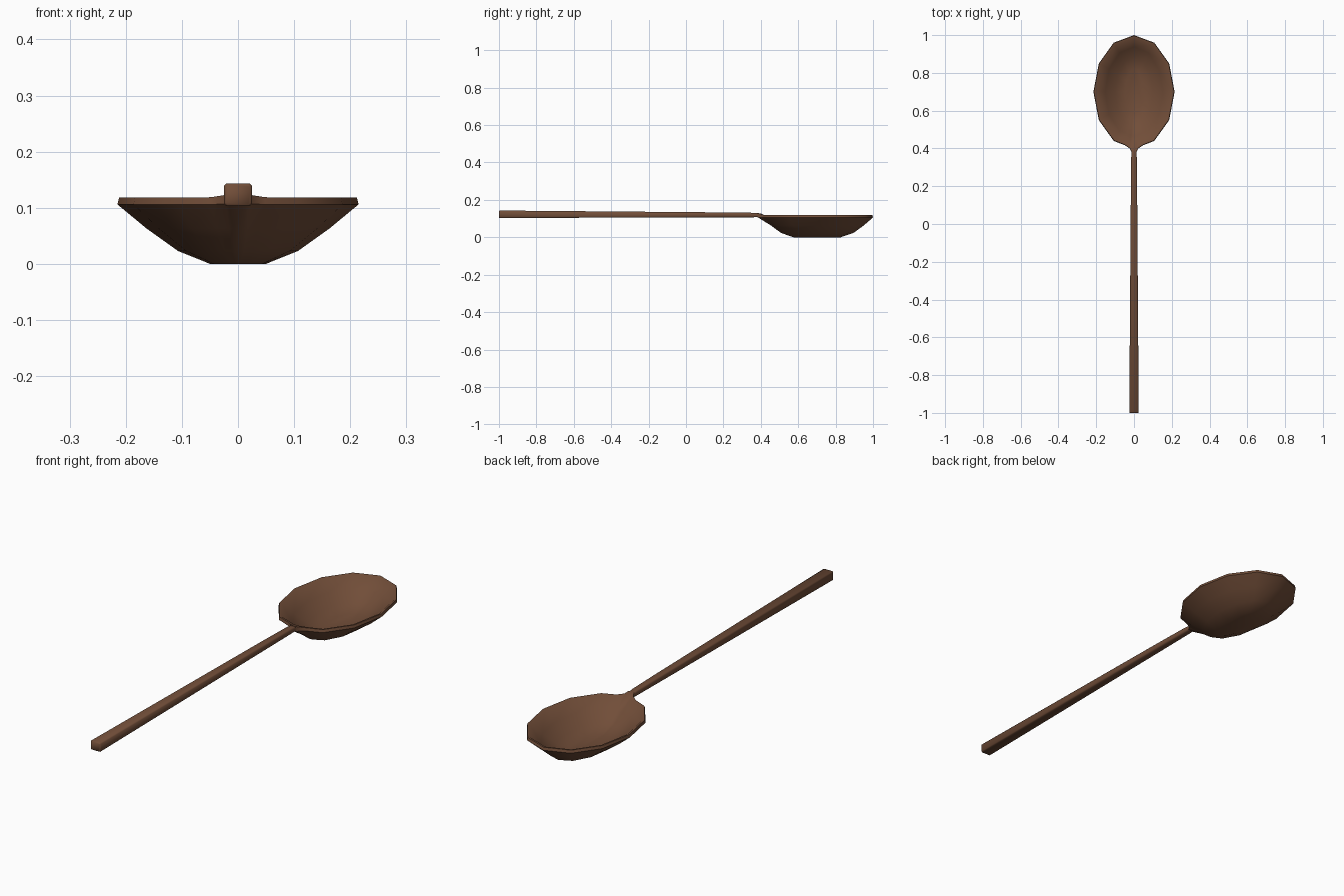
import bpy, bmesh, math

if "Cube" in bpy.data.objects:
    bpy.data.objects.remove(bpy.data.objects["Cube"])

wood = bpy.data.materials.new("brown wood")
wood.diffuse_color = (0.165, 0.075, 0.04, 1)
wood.use_nodes = True
wood.node_tree.nodes["Principled BSDF"].inputs["Base Color"].default_value = wood.diffuse_color


def loft(name, rings, smooth_angle):
    """Skin a list of closed rings and cap both ends."""
    bm = bmesh.new()
    loops = [[bm.verts.new(p) for p in ring] for ring in rings]
    n = len(loops[0])
    for a, b in zip(loops, loops[1:]):
        for i in range(n):
            j = (i + 1) % n
            bm.faces.new((a[i], a[j], b[j], b[i]))
    bm.faces.new(loops[0])
    bm.faces.new(loops[-1])
    bmesh.ops.recalc_face_normals(bm, faces=bm.faces)
    mesh = bpy.data.meshes.new(name)
    bm.to_mesh(mesh)
    bm.free()
    obj = bpy.data.objects.new(name, mesh)
    bpy.context.collection.objects.link(obj)
    mesh.materials.append(wood)
    bpy.ops.object.select_all(action='DESELECT')
    obj.select_set(True)
    bpy.context.view_layer.objects.active = obj
    bpy.ops.object.shade_smooth_by_angle(angle=math.radians(smooth_angle))
    return obj


def bowl_ring(w, l, z, neck=0, neck_rise=0):
    """Twelve-sided oval; the vertex at the handle is widened into a neck."""
    pts = []
    for k in range(-2, 9):
        a = math.radians(30 * k)
        pts.append((w * math.cos(a), 0.7 + l * math.sin(a), z))
    x0, y0 = pts[0][0], pts[0][1]
    tip = 0.7 - l
    for side, ts in ((-1, (0.55, 0.8, 0.87)), (1, (0.87, 0.8, 0.55))):
        for t in ts:
            flare = {0.55: 0.06, 0.8: 0.42, 0.87: 1}[t]
            x, y = x0 * (1 - t), y0 + (tip - y0) * t
            pts.append((side * x, y - neck * flare, z + neck_rise * flare))
    return pts


# Bowl: outer shell from the flat foot up, over the rim, down the inside
loft("bowl", [
    bowl_ring(0.05, 0.127, 0.0),
    bowl_ring(0.107, 0.195, 0.023),
    bowl_ring(0.163, 0.25, 0.063),
    bowl_ring(0.215, 0.3, 0.106, 0.022, 0.001),
    bowl_ring(0.212, 0.297, 0.118, 0.025, 0.012),
    bowl_ring(0.203, 0.287, 0.117, 0.012, 0.008),
    bowl_ring(0.153, 0.238, 0.075),
    bowl_ring(0.1, 0.185, 0.037),
    bowl_ring(0.048, 0.12, 0.016),
], 40)


def handle_ring(y, w, z0, z1, c=0.004):
    """Rectangle with trimmed corners."""
    return [(-w + c, y, z0), (w - c, y, z0), (w, y, z0 + c), (w, y, z1 - c),
            (w - c, y, z1), (-w + c, y, z1), (-w, y, z1 - c), (-w, y, z0 + c)]


# Handle: tapers towards the bowl
loft("handle", [
    handle_ring(-1.0, 0.022, 0.105, 0.141),
    handle_ring(-0.996, 0.025, 0.103, 0.143),
    handle_ring(0.2, 0.0165, 0.107, 0.133),
    handle_ring(0.36, 0.0145, 0.107, 0.131),
    handle_ring(0.395, 0.0135, 0.108, 0.127),
], 50)
